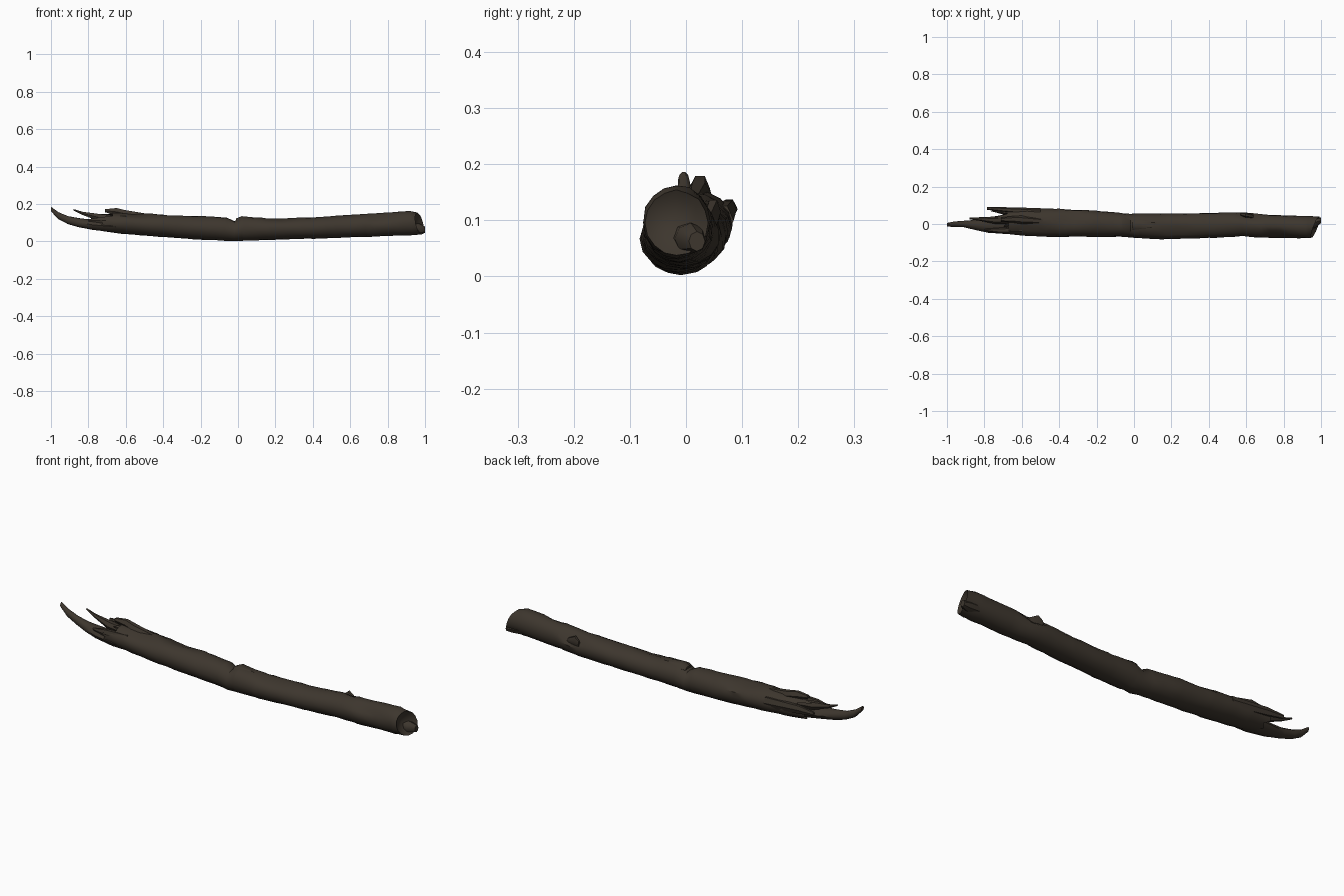
import bpy, bmesh, math, random
from mathutils import Vector
random.seed(4)


def material(name, rgb):
    m = bpy.data.materials.new(name)
    m.diffuse_color = (*rgb, 1)
    return m


BARK = material("dark brown bark", (0.047, 0.037, 0.027))
HOLLOW = material("deep brown hollow", (0.022, 0.017, 0.012))


def sample(st, x):
    """Interpolate (x, y0, y1, z0, z1) stations at x."""
    for a, b in zip(st, st[1:]):
        if x <= b[0]:
            t = (x - a[0]) / (b[0] - a[0])
            return [p + (q - p) * t for p, q in zip(a, b)]
    return list(st[-1])


def loft(name, st, n=8, step=None, rough=0.0, dents=(), left=None, right=None, caps=(0, 0)):
    """Skin elliptical rings along x; end rings can be jagged and capped with a sunk centre."""
    xs = [s[0] for s in st]
    if step:
        k = round((xs[-1] - xs[0]) / step)
        xs = sorted(set(xs) | {round(xs[0] + i * step, 3) for i in range(1, k)})
    bm = bmesh.new()
    rings = []
    for x in xs:
        _, y0, y1, z0, z1 = sample(st, x)
        ring = []
        for i in range(n):
            a = 2 * math.pi * i / n
            r = 1 - random.random() * rough
            c, s = math.cos(a), math.sin(a)
            px = x
            if x == xs[0] and left:
                px += left(a)
            if x == xs[-1] and right:
                px += right(a)
            for dx, da, size, depth in dents:
                d = ((x - dx) / size) ** 2 + (math.remainder(a - da, 2 * math.pi) / 0.6) ** 2
                r -= depth * max(0, 1 - d)
            ring.append(bm.verts.new((px, (y0 + y1) / 2 + c * r * (y1 - y0) / 2,
                                      (z0 + z1) / 2 + s * r * (z1 - z0) / 2)))
        rings.append(ring)
    for p, q in zip(rings, rings[1:]):
        for i in range(n):
            j = (i + 1) % n
            bm.faces.new((p[i], p[j], q[j], q[i]))
    for ring, sink, dark in ((rings[0], caps[0], 1), (rings[-1], caps[1], 0)):
        if sink:
            mid = sum((v.co for v in ring), Vector()) / n
            inner = [bm.verts.new(v.co.lerp(mid, 0.25) + Vector((sink * 0.4, 0, 0))) for v in ring]
            centre = bm.verts.new(mid + Vector((sink, 0, 0)))
            for i in range(n):
                j = (i + 1) % n
                bm.faces.new((ring[i], ring[j], inner[j], inner[i]))
                f = bm.faces.new((inner[i], inner[j], centre))
                f.material_index = dark
        else:
            bm.faces.new(ring)
    bmesh.ops.recalc_face_normals(bm, faces=bm.faces)
    me = bpy.data.meshes.new(name)
    bm.to_mesh(me)
    bm.free()
    me.materials.append(BARK)
    me.materials.append(HOLLOW)
    ob = bpy.data.objects.new(name, me)
    bpy.context.collection.objects.link(ob)
    bpy.ops.object.select_all(action='DESELECT')
    ob.select_set(True)
    bpy.context.view_layer.objects.active = ob
    bpy.ops.object.shade_smooth_by_angle(angle=math.radians(40))
    return ob


# Main trunk: gently bowed, notched in the middle, hollow at the broken left end
trunk = [
    (-0.72, -0.053, 0.075, 0.052, 0.150), (-0.60, -0.063, 0.084, 0.038, 0.157),
    (-0.40, -0.072, 0.082, 0.022, 0.148), (-0.20, -0.070, 0.073, 0.008, 0.138),
    (-0.06, -0.070, 0.060, 0.003, 0.130), (-0.02, -0.074, 0.057, 0.001, 0.110),
    (0.02, -0.077, 0.057, 0.001, 0.135), (0.15, -0.083, 0.057, 0.006, 0.128),
    (0.40, -0.076, 0.061, 0.014, 0.130), (0.58, -0.067, 0.064, 0.020, 0.142),
    (0.70, -0.075, 0.052, 0.024, 0.150), (0.92, -0.078, 0.044, 0.032, 0.165),
    (0.97, -0.074, 0.040, 0.036, 0.155)]
jag = [0.0, -0.05, 0.06, -0.03, 0.09, 0.02, 0.08, -0.02]
loft("log_trunk", trunk, 16, 0.05, 0.05,
     dents=[(0.76, 2.4, 0.10, 0.22), (0.62, 0.7, 0.07, 0.25), (0.22, 1.9, 0.12, 0.12),
            (-0.35, 1.2, 0.12, 0.15), (-0.55, 2.0, 0.10, 0.18)],
     left=lambda a: jag[int(a * 8 / math.pi + 0.5) % 8] * (1 if math.sin(a) > -0.2 else 0.3),
     right=lambda a: 0.02 * math.cos(a) - 0.012 * math.sin(a),
     caps=(0.10, -0.03))

# Long lower tongue left by the break, curling up at the tip
loft("broken_tongue", [
    (-1.0, -0.014, 0.006, 0.160, 0.187), (-0.96, -0.016, 0.014, 0.118, 0.158),
    (-0.91, -0.018, 0.018, 0.092, 0.138), (-0.85, -0.032, 0.022, 0.074, 0.126),
    (-0.78, -0.047, 0.036, 0.061, 0.118), (-0.68, -0.056, 0.055, 0.049, 0.112),
    (-0.58, -0.050, 0.060, 0.045, 0.100)], 10, rough=0.06)

# Splinters and lifted bark: thin tapering slivers
splinters = {
    "side_splinter": [(-0.785, 0.076, 0.092, 0.110, 0.130), (-0.70, 0.064, 0.090, 0.095, 0.140),
                      (-0.50, 0.040, 0.085, 0.070, 0.130)],
    "upright_splinter": [(-0.88, 0.025, 0.035, 0.166, 0.174), (-0.83, 0.018, 0.036, 0.140, 0.160),
                         (-0.74, 0.00, 0.040, 0.105, 0.150), (-0.66, 0.0, 0.04, 0.10, 0.14)],
    "top_ridge": [(-0.71, 0.012, 0.035, 0.155, 0.174), (-0.65, 0.008, 0.042, 0.135, 0.182),
                  (-0.60, 0.0, 0.045, 0.125, 0.170), (-0.48, 0.0, 0.03, 0.11, 0.150)],
    "front_splinter": [(-0.80, -0.036, -0.026, 0.105, 0.120), (-0.72, -0.05, -0.02, 0.09, 0.135),
                       (-0.60, -0.05, -0.01, 0.08, 0.14)],
    "bark_flake": [(0.57, 0.045, 0.060, 0.09, 0.120), (0.595, 0.035, 0.062, 0.09, 0.140),
                   (0.64, 0.03, 0.050, 0.09, 0.115)],
    "middle_bark_lip": [(-0.01, -0.03, 0.02, 0.10, 0.125), (0.02, -0.04, 0.03, 0.10, 0.138),
                        (0.12, -0.03, 0.02, 0.09, 0.128)],
}
for name, st in splinters.items():
    loft(name, st, 6)

# Lower lip of the sawn right end
loft("right_end_lip", [(0.90, -0.03, 0.036, 0.045, 0.10), (0.97, -0.02, 0.038, 0.04, 0.095),
                       (1.0, 0.005, 0.034, 0.045, 0.080)], 8)
